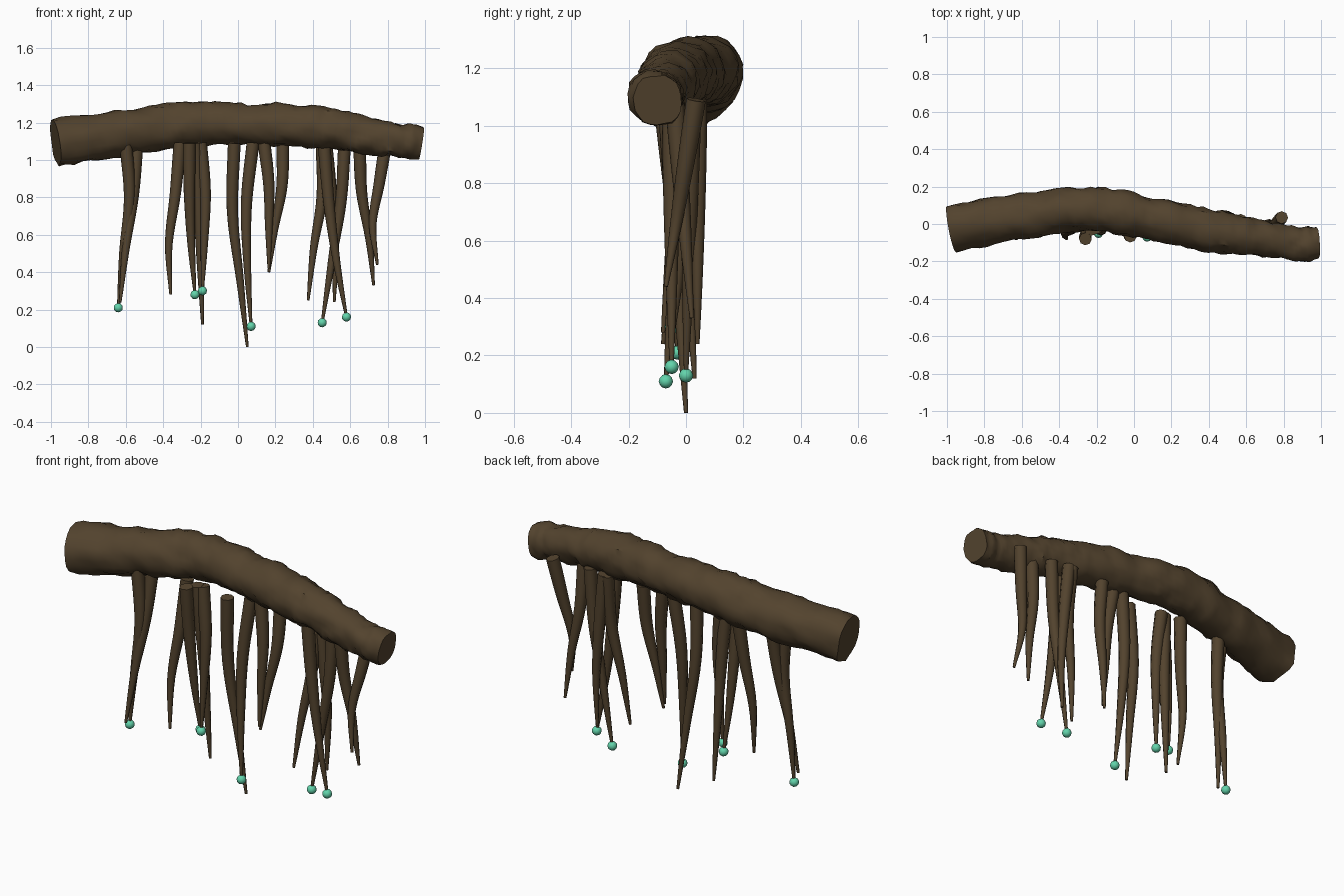
import bpy, bmesh, math
from mathutils import Vector, noise

cube = bpy.data.objects.get("Cube")
if cube:
    bpy.data.objects.remove(cube, do_unlink=True)


def make_material(name, color):
    mat = bpy.data.materials.new(name)
    mat.use_nodes = True
    mat.diffuse_color = color
    mat.node_tree.nodes["Principled BSDF"].inputs["Base Color"].default_value = color
    return mat


bark = make_material("dark brown bark", (0.086, 0.056, 0.027, 1))
glow = make_material("sea green", (0.125, 0.66, 0.41, 1))


def finish(name, bm, mat, angle):
    """Turn a bmesh into a named, coloured, smooth-shaded object."""
    bmesh.ops.recalc_face_normals(bm, faces=bm.faces)
    mesh = bpy.data.meshes.new(name)
    bm.to_mesh(mesh)
    bm.free()
    mesh.materials.append(mat)
    obj = bpy.data.objects.new(name, mesh)
    bpy.context.collection.objects.link(obj)
    bpy.ops.object.select_all(action='DESELECT')
    obj.select_set(True)
    bpy.context.view_layer.objects.active = obj
    bpy.ops.object.shade_smooth_by_angle(angle=math.radians(angle))
    return obj


def tube(name, path, radii, sides, mat, angle, rough=0.0):
    """Sweep a ring along a path, optionally roughened with noise."""
    bm = bmesh.new()
    rings = []
    last = len(path) - 1
    for i, (centre, radius) in enumerate(zip(path, radii)):
        tangent = (path[min(i + 1, last)] - path[max(i - 1, 0)]).normalized()
        side = tangent.cross(Vector((0.05, 1, 0))).normalized()
        up = tangent.cross(side)
        ring = []
        for k in range(sides):
            a = math.tau * k / sides
            point = centre + (side * math.cos(a) + up * math.sin(a)) * radius
            if rough:
                bump = (0.7 * noise.noise(point * 7) + 0.6 * noise.noise(point * 17)
                        + 0.5 * noise.noise(point * 31))
                point += (point - centre).normalized() * bump * rough
            ring.append(bm.verts.new(point))
        rings.append(ring)
    for a, b in zip(rings, rings[1:]):
        for k in range(sides):
            n = (k + 1) % sides
            bm.faces.new((a[k], a[n], b[n], b[k]))
    bm.faces.new(rings[0])
    bm.faces.new(rings[-1])
    return finish(name, bm, mat, angle)


def spline(points, steps):
    """Smooth curve through the points, any dimension."""
    pts = [2 * points[0] - points[1]] + points + [2 * points[-1] - points[-2]]
    out = []
    for p0, p1, p2, p3 in zip(pts, pts[1:], pts[2:], pts[3:]):
        for s in range(steps):
            t = s / steps
            out.append(0.5 * (2 * p1 + (p2 - p0) * t
                              + (2 * p0 - 5 * p1 + 4 * p2 - p3) * t ** 2
                              + (3 * p1 - p0 - 3 * p2 + p3) * t ** 3))
    return out + [points[-1]]


# Gnarled log: x, y, z, radius along its length
log_shape = [Vector(p) for p in (
    (-0.975, -0.025, 1.092, 0.129), (-0.6, 0.042, 1.143, 0.122),
    (-0.27, 0.077, 1.192, 0.117), (0.05, 0.04, 1.19, 0.111),
    (0.38, -0.033, 1.177, 0.113), (0.65, -0.075, 1.135, 0.098),
    (0.87, -0.105, 1.105, 0.092), (0.98, -0.1, 1.088, 0.088))]
samples = spline(log_shape, 9)
tube("log", [p.xyz for p in samples], [p.w for p in samples], 22, bark, 40, rough=0.02)

# Hanging roots: top x, top y, upper x, lower x, tip x, tip y, tip z, bead on tip
ROOT_TOP = 1.09
roots = [
    (-0.60, -0.02, -0.58, -0.615, -0.64, -0.03, 0.21, True),
    (-0.54, 0.03, -0.56, -0.60, -0.63, -0.08, 0.24, False),
    (-0.31, 0.00, -0.335, -0.37, -0.36, -0.08, 0.28, False),
    (-0.26, -0.08, -0.26, -0.25, -0.23, 0.00, 0.28, True),
    (-0.23, -0.03, -0.21, -0.20, -0.19, 0.03, 0.12, False),
    (-0.20, -0.02, -0.175, -0.18, -0.19, -0.05, 0.30, True),
    (-0.02, -0.065, -0.03, 0.01, 0.05, 0.00, 0.00, False),
    (0.08, 0.00, 0.045, 0.05, 0.07, -0.07, 0.11, True),
    (0.14, 0.00, 0.165, 0.165, 0.165, -0.05, 0.42, False),
    (0.24, 0.03, 0.235, 0.195, 0.165, -0.04, 0.40, False),
    (0.45, 0.04, 0.45, 0.405, 0.375, -0.05, 0.25, False),
    (0.46, -0.05, 0.485, 0.525, 0.58, -0.05, 0.16, True),
    (0.57, 0.02, 0.55, 0.50, 0.45, 0.00, 0.13, True),
    (0.47, 0.04, 0.50, 0.52, 0.515, 0.04, 0.24, False),
    (0.65, -0.04, 0.66, 0.70, 0.725, 0.02, 0.33, False),
    (0.79, 0.035, 0.755, 0.72, 0.745, -0.07, 0.44, False),
]
for number, (tx, ty, ux, lx, ex, ey, ez, bead) in enumerate(roots, start=1):
    top, tip = Vector((tx, ty, ROOT_TOP)), Vector((ex, ey, ez))
    upper, lower = top.lerp(tip, 1 / 3), top.lerp(tip, 2 / 3)
    upper.x, lower.x = ux, lx
    path = spline([top, upper, lower, tip], 5)
    radii = [0.034 - 0.027 * (i / (len(path) - 1)) ** 1.7 for i in range(len(path))]
    tube(f"root_{number}", path, radii, 8, bark, 50)
    # Small bead at the root tip
    if bead:
        bm = bmesh.new()
        bmesh.ops.create_icosphere(bm, subdivisions=2, radius=0.025)
        finish(f"bead_{number}", bm, glow, 60).location = tip
